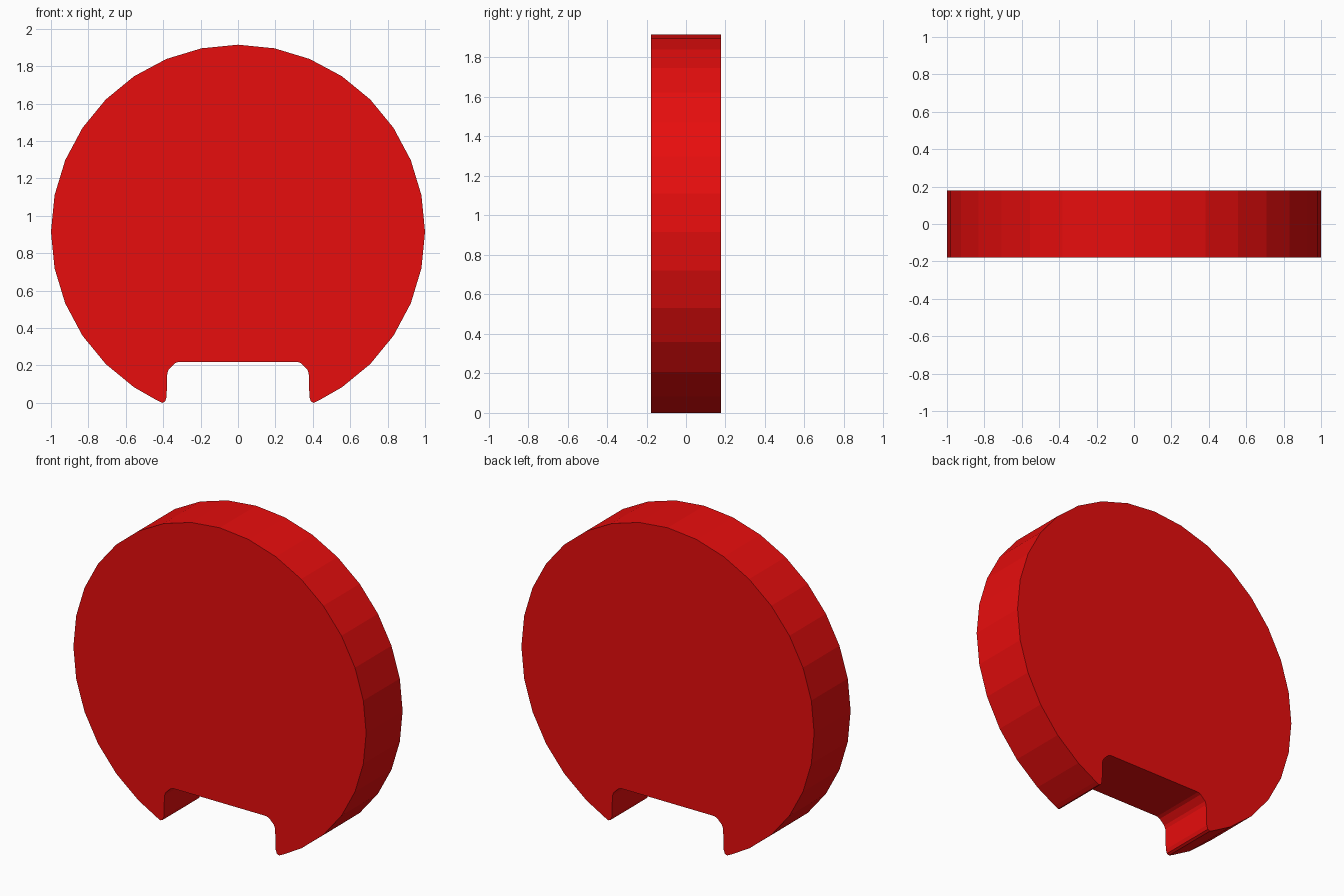
import bpy, bmesh, math

if "Cube" in bpy.data.objects:
    bpy.data.objects.remove(bpy.data.objects["Cube"])

RADIUS, CENTRE_Z, HALF_DEPTH = 1.0, 0.915, 0.178
STEP = math.radians(11.25)

# Right half of the outline: rim arc from the top, then foot tip and notch
right = [(RADIUS * math.sin(i * STEP), CENTRE_Z + RADIUS * math.cos(i * STEP))
         for i in range(14)]
right += [(0.43, 0.012), (0.405, 0.0), (0.39, 0.007), (0.382, 0.03),
          (0.378, 0.16), (0.37, 0.18), (0.338, 0.212), (0.318, 0.22)]

# Mirror the half outline, sharing only the top point
outline = right + [(-x, z) for x, z in reversed(right[1:])]

# Extrude the outline into a thick disc
bm = bmesh.new()
face = bm.faces.new([bm.verts.new((x, -HALF_DEPTH, z)) for x, z in outline])
extruded = bmesh.ops.extrude_face_region(bm, geom=[face], use_keep_orig=True)
verts = [g for g in extruded["geom"] if isinstance(g, bmesh.types.BMVert)]
bmesh.ops.translate(bm, verts=verts, vec=(0, 2 * HALF_DEPTH, 0))
bmesh.ops.recalc_face_normals(bm, faces=bm.faces)

mesh = bpy.data.meshes.new("notched_disc")
bm.to_mesh(mesh)
bm.free()
disc = bpy.data.objects.new("notched_disc", mesh)
bpy.context.collection.objects.link(disc)

# Red colour
red = bpy.data.materials.new("red")
red.diffuse_color = (0.8, 0.004, 0.004, 1.0)
red.use_nodes = True
red.node_tree.nodes["Principled BSDF"].inputs["Base Color"].default_value = red.diffuse_color
mesh.materials.append(red)
